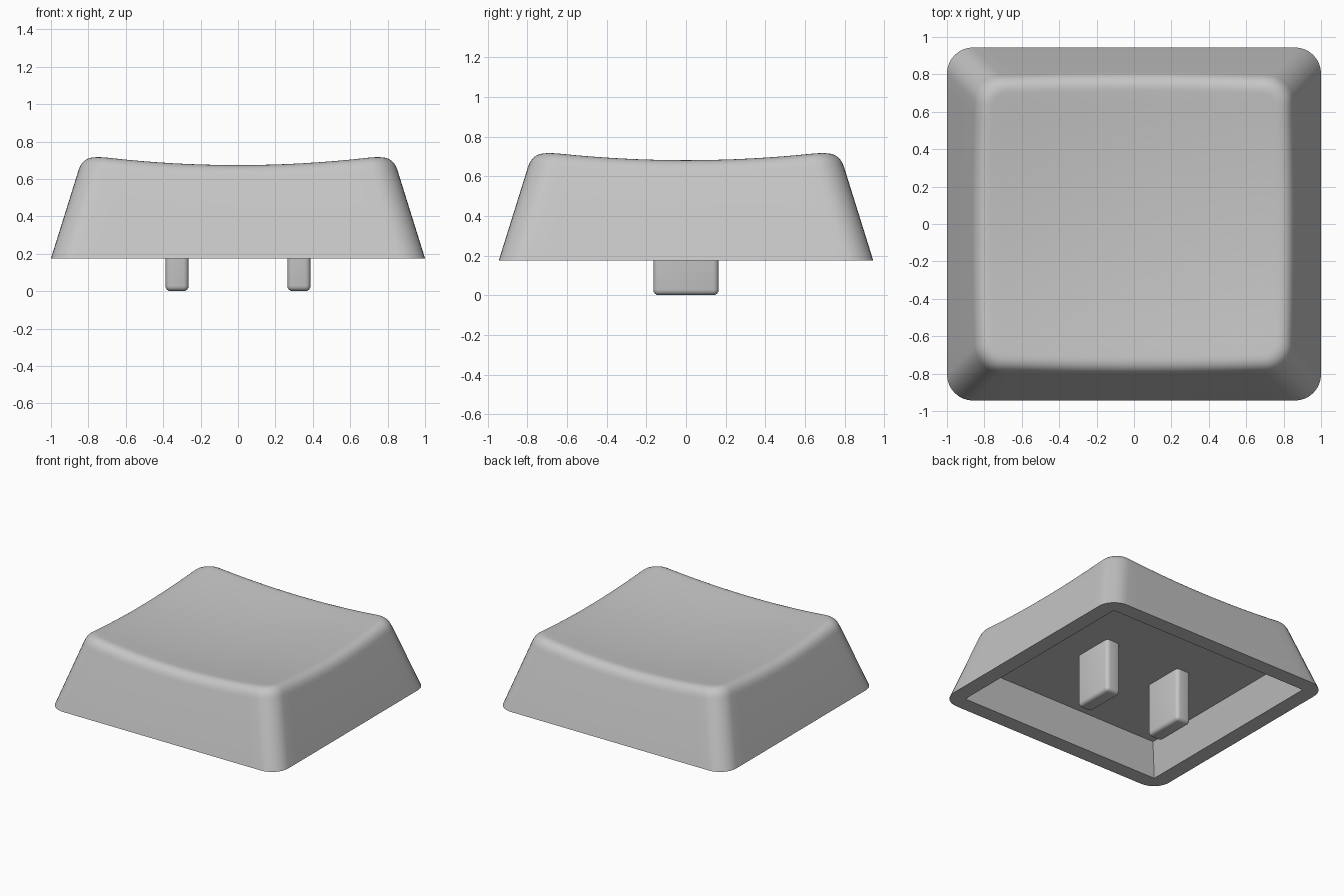
import bpy, bmesh, math
from mathutils import Vector

if "Cube" in bpy.data.objects:
    bpy.data.objects.remove(bpy.data.objects["Cube"])

BASE_Z, TAPER, CORNER, FILLET = 0.175, 0.3125, 0.14, 0.075
CEILING_Z = 0.415

plastic = bpy.data.materials.new("grey plastic")
plastic.diffuse_color = (0.56, 0.56, 0.56, 1)
plastic.use_nodes = True
plastic.node_tree.nodes["Principled BSDF"].inputs["Base Color"].default_value = plastic.diffuse_color


def dish(x, y):
    """Height of the spherical dished top."""
    return 0.63 + (x * x + y * y) / 11.8


def outline(hx, hy, r, arc=8, straight=16):
    """Rounded rectangle as a list of (x, y), anticlockwise."""
    arcs = []
    for q, (sx, sy) in enumerate(((1, 1), (-1, 1), (-1, -1), (1, -1))):
        arcs.append([(sx * (hx - r) + r * math.cos((q + i / arc) * math.pi / 2),
                      sy * (hy - r) + r * math.sin((q + i / arc) * math.pi / 2))
                     for i in range(arc + 1)])
    pts = []
    for q in range(4):
        a, b = arcs[q][-1], arcs[(q + 1) % 4][0]
        pts += arcs[q]
        pts += [(a[0] + (b[0] - a[0]) * i / straight, a[1] + (b[1] - a[1]) * i / straight)
                for i in range(1, straight)]
    return pts


def wall(z, inset=0):
    """Outline of the tapered wall at height z."""
    d = TAPER * (z - BASE_Z) + inset
    return outline(1 - d, 0.944 - d, CORNER - inset)


def finish(name, bm):
    bmesh.ops.recalc_face_normals(bm, faces=bm.faces[:])
    mesh = bpy.data.meshes.new(name)
    bm.to_mesh(mesh)
    bm.free()
    mesh.materials.append(plastic)
    obj = bpy.data.objects.new(name, mesh)
    bpy.context.collection.objects.link(obj)
    bpy.ops.object.select_all(action='DESELECT')
    obj.select_set(True)
    bpy.context.view_layer.objects.active = obj
    bpy.ops.object.shade_smooth_by_angle(angle=math.radians(30))
    return obj


# Key cap: base ring, wall, rounded edge, then rings shrinking over the dish
base = [Vector((x, y, BASE_Z)) for x, y in wall(BASE_Z)]
below, edge, inner = [], [], []
for i in range(len(base)):
    z = 0.7
    for _ in range(12):                      # where the wall meets the dish
        z = dish(*wall(z)[i])
    edge.append(Vector((*wall(z)[i], z)))
    below.append(Vector((*wall(z - FILLET)[i], z - FILLET)))
    x, y = wall(z, FILLET)[i]
    inner.append(Vector((x, y, dish(x, y))))

rings = [base]
for k in range(9):
    t = k / 8
    rings.append([a * (1 - t) ** 2 + b * 2 * t * (1 - t) + c * t * t
                  for a, b, c in zip(below, edge, inner)])
for s in (0.9, 0.75, 0.6, 0.45, 0.3, 0.15):
    rings.append([Vector((p.x * s, p.y * s, dish(p.x * s, p.y * s))) for p in inner])

bm = bmesh.new()
loops = [[bm.verts.new(p) for p in ring] for ring in rings]
n = len(base)
for lo, hi in zip(loops, loops[1:]):
    for i in range(n):
        j = (i + 1) % n
        bm.faces.new((lo[i], lo[j], hi[j], hi[i]))
centre = bm.verts.new((0, 0, dish(0, 0)))
for i in range(n):
    bm.faces.new((loops[-1][i], loops[-1][(i + 1) % n], centre))


# Flat rim and recess underneath, its walls parallel to the outside
def rectangle(hx, hy, z):
    return [bm.verts.new((sx * hx, sy * hy, z))
            for sx, sy in ((1, 1), (-1, 1), (-1, -1), (1, -1))]


rise = TAPER * (CEILING_Z - BASE_Z)
mouth = rectangle(0.879, 0.823, BASE_Z)
ceiling = rectangle(0.879 - rise, 0.823 - rise, CEILING_Z)
quarter = n // 4
for q in range(4):
    w = (q + 1) % 4
    mid = q * quarter + 4                    # middle of each rounded corner
    strip = [loops[0][(mid + i) % n] for i in range(quarter + 1)]
    bm.faces.new(strip + [mouth[w], mouth[q]])
    bm.faces.new((mouth[q], mouth[w], ceiling[w], ceiling[q]))
bm.faces.new(ceiling)
finish("key_cap", bm)

# Two rounded stems hanging from the recess
for name, x in (("left_stem", -0.326), ("right_stem", 0.326)):
    bm = bmesh.new()
    bmesh.ops.create_cube(bm, size=1)
    for v in bm.verts:
        v.co = Vector((x + v.co.x * 0.124, v.co.y * 0.33, (v.co.z + 0.5) * (CEILING_Z + 0.04)))
    bmesh.ops.bevel(bm, geom=bm.edges[:], offset=0.028, segments=4, profile=0.5,
                    affect='EDGES')
    finish(name, bm)
